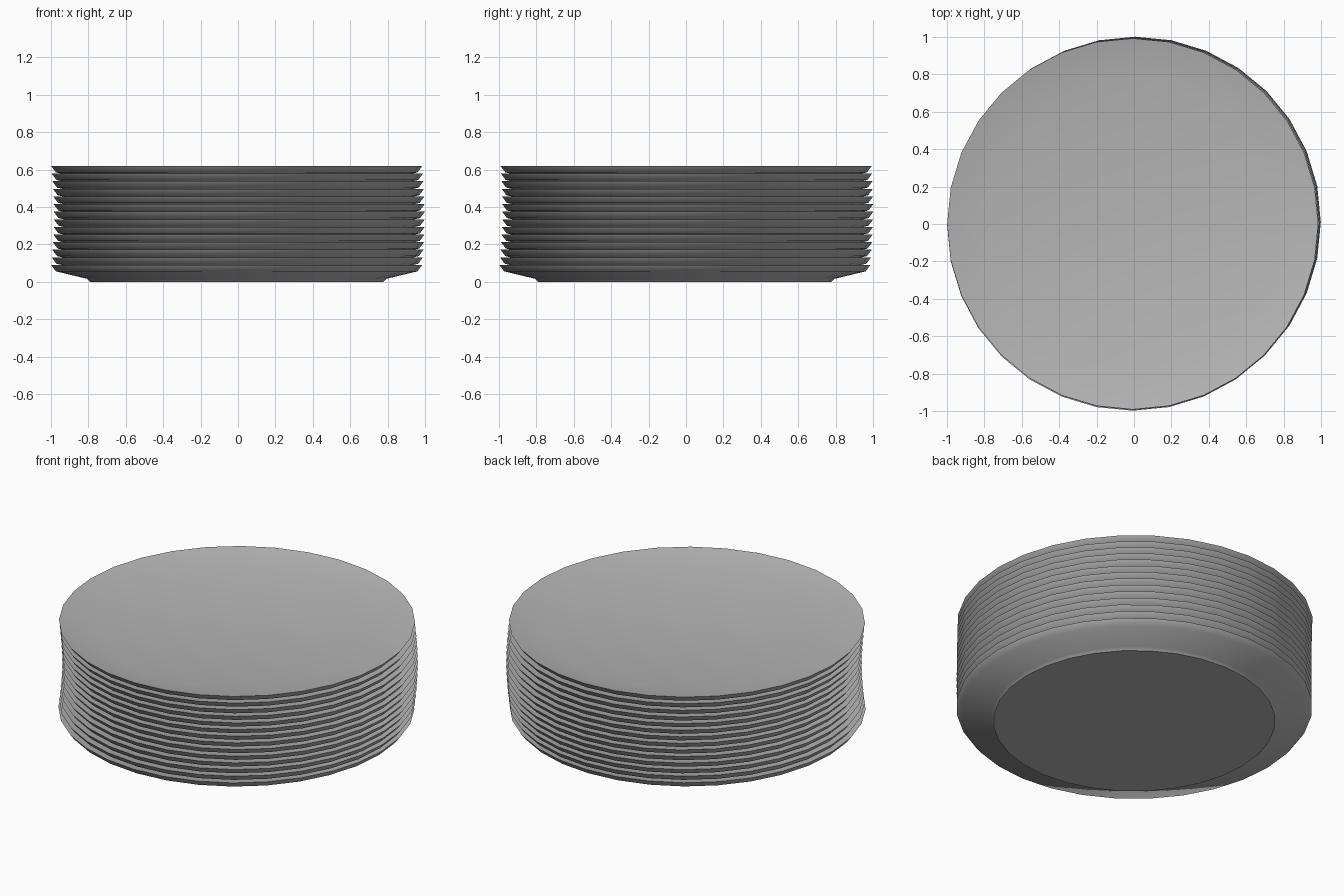
import bpy, bmesh, math
from mathutils import Vector

cube = bpy.data.objects.get("Cube")
if cube:
    bpy.data.objects.remove(cube, do_unlink=True)

PLATES = 14
SPACING = 0.0407
SIDES = 32

# Plain grey glaze
glaze = bpy.data.materials.new("grey_glaze")
glaze.use_nodes = True
grey = (0.47, 0.47, 0.47, 1)
glaze.diffuse_color = grey
glaze.node_tree.nodes["Principled BSDF"].inputs["Base Color"].default_value = grey

# Plate cross-section (radius, height): foot, underside, rim, shallow well
profile = [(0, 0), (0.785, 0), (0.80, 0.016), (0.967, 0.056),
           (0.992, 0.09), (0.78, 0.045), (0, 0.04)]


def plate_mesh():
    bm = bmesh.new()
    verts = [bm.verts.new((r, 0, z)) for r, z in profile]
    edges = [bm.edges.new(pair) for pair in zip(verts, verts[1:])]
    bmesh.ops.spin(bm, geom=verts + edges, cent=Vector(), axis=Vector((0, 0, 1)),
                   angle=math.tau, steps=SIDES)
    bmesh.ops.remove_doubles(bm, verts=bm.verts, dist=0.0005)
    bmesh.ops.recalc_face_normals(bm, faces=bm.faces)
    mesh = bpy.data.meshes.new("plate")
    bm.to_mesh(mesh)
    bm.free()
    mesh.materials.append(glaze)
    return mesh


# Stack of nested plates, each nudged slightly off centre
mesh = plate_mesh()
for i in range(PLATES):
    plate = bpy.data.objects.new(f"plate_{i + 1}", mesh)
    bpy.context.collection.objects.link(plate)
    sway = math.sin(math.pi * i / (PLATES - 1))
    plate.location = (0.014 * sway - 0.007, 0.012 * sway - 0.006 + 0.0005 * i, SPACING * i)

# Smooth the shared mesh, keeping the rim and foot crisp
bpy.ops.object.select_all(action="DESELECT")
plate.select_set(True)
bpy.context.view_layer.objects.active = plate
bpy.ops.object.shade_smooth_by_angle(angle=math.radians(44))
